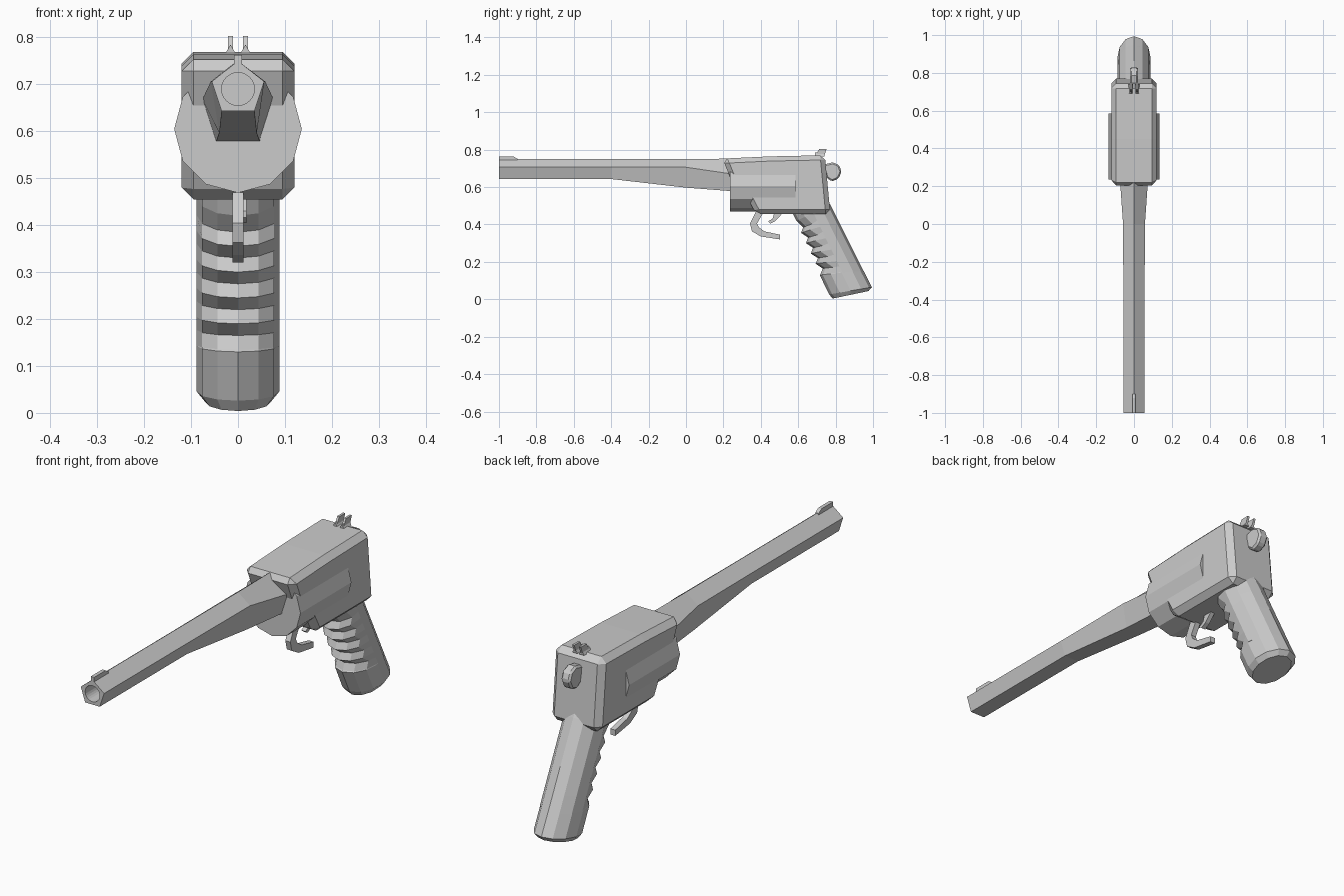
import bpy, bmesh, math

if "Cube" in bpy.data.objects:
    bpy.data.objects.remove(bpy.data.objects["Cube"])


def make(name, verts, faces):
    me = bpy.data.meshes.new(name)
    me.from_pydata(verts, [], faces)
    bm = bmesh.new()
    bm.from_mesh(me)
    bmesh.ops.recalc_face_normals(bm, faces=bm.faces)
    bm.to_mesh(me)
    bm.free()
    ob = bpy.data.objects.new(name, me)
    bpy.context.collection.objects.link(ob)
    return ob


def loft(name, rings):
    """Skin equal-length rings and cap both ends."""
    n = len(rings[0])
    verts = [v for r in rings for v in r]
    faces = [(k * n + i, k * n + (i + 1) % n, (k + 1) * n + (i + 1) % n, (k + 1) * n + i)
             for k in range(len(rings) - 1) for i in range(n)]
    faces += [tuple(range(n)), tuple(range(len(verts) - n, len(verts)))]
    return make(name, verts, faces)


def plate(name, profile, half, x=0.0, bevel=0.0):
    """Extrude a (y, z) side profile across x."""
    ob = loft(name, [[(x + s * half, y, z) for y, z in profile] for s in (-1, 1)])
    if bevel:
        m = ob.modifiers.new("bevel", 'BEVEL')
        m.width, m.segments = bevel, 1
        m.limit_method, m.angle_limit = 'ANGLE', math.radians(40)
    return ob


def circle(r, y, zc, n):
    return [(r * math.cos(2 * math.pi * i / n), y, zc + r * math.sin(2 * math.pi * i / n))
            for i in range(n)]


# Five-sided barrel: y, half width, its height, bottom half width, bottom height, apex
sections = [(-1.0, .056, .706, .035, .643, .75), (-.4, .056, .706, .035, .643, .75),
            (0.0, .058, .706, .040, .597, .75), (.26, .076, .668, .047, .577, .752)]
barrel = loft("barrel", [[(0, y, zt), (w, y, zm), (b, y, zb), (-b, y, zb), (-w, y, zm)]
                         for y, w, zm, b, zb, zt in sections])

# Bore in the muzzle
cutter = loft("bore_cutter", [circle(.035, -1.05, .69, 24), circle(.035, -.88, .69, 24)])
cutter.hide_render = True
cutter.hide_viewport = True
cut = barrel.modifiers.new("bore", 'BOOLEAN')
cut.operation, cut.object, cut.solver = 'DIFFERENCE', cutter, 'EXACT'

# Front sight
plate("front_sight", [(-1, .735), (-1, .763), (-.92, .763), (-.9, .75), (-.9, .735)], .008)

# Main frame and twelve-sided cylinder
plate("frame", [(.195, .752), (.235, .655), (.33, .54), (.375, .455), (.772, .455),
                (.742, .77), (.45, .764)], .12, bevel=.025)
loft("cylinder", [circle(.136, .235, .605, 12), circle(.136, .585, .605, 12)])

# Grip: rings between a front and a back point, with sawtooth finger ridges
rows = [((.565, .47), (.745, .55), 1.0), ((.59, .42), (.775, .50), 1.0)]
for k in range(5):
    for dz, dent in ((0, .022), (.03, -.004)):
        z = .385 - .055 * k - dz
        t = (.42 - z) / .27
        rows.append(((.588 + .475 * (.42 - z) + dent, z), (.775 + .165 * t, .50 - .33 * t), 1.0))
rows += [((.715, .13), (.948, .155), 1.0), ((.765, .026), (.994, .065), 1.0),
         ((.785, .004), (.976, .044), .8)]
rings = []
for i, (f, b, w) in enumerate(rows):
    fy = f[0]
    dent = (.022 if i % 2 == 0 else -.004) if 2 <= i < 12 else 0
    ring = []
    for j in range(12):
        c, s = math.cos(math.tau * j / 12), math.sin(math.tau * j / 12)
        t = (1 + c) / 2
        y = b[0] + (fy - dent - b[0]) * t + (dent if c > .3 else 0)
        ring.append((.088 * w * s, y, b[1] + (f[1] - b[1]) * t))
    rings.append(ring)
loft("grip", rings)

# Open trigger guard and trigger
plate("trigger_guard", [(.374, .47), (.342, .405), (.353, .363), (.40, .336), (.503, .32),
                        (.503, .345), (.42, .363), (.39, .384), (.38, .405), (.417, .47)], .012)
plate("trigger", [(.475, .47), (.462, .43), (.438, .416), (.452, .405), (.48, .42), (.525, .47)],
      .010, x=.008)

# Hammer at the back
plate("hammer", [(.735, .72), (.785, .732), (.818, .718), (.832, .682), (.815, .645),
                 (.78, .63), (.75, .65)], .022, bevel=.008)

# Twin-pronged rear sight with flared feet
for side, x in (("left", -.016), ("right", .016)):
    plate("rear_sight_" + side, [(.69, .765), (.712, .803), (.752, .803), (.738, .765)], .005, x)
    loft("rear_sight_foot_" + side,
         [[(x - .012, y, .764), (x + .012, y, .764), (x, y, .785)] for y in (.69, .74)])
